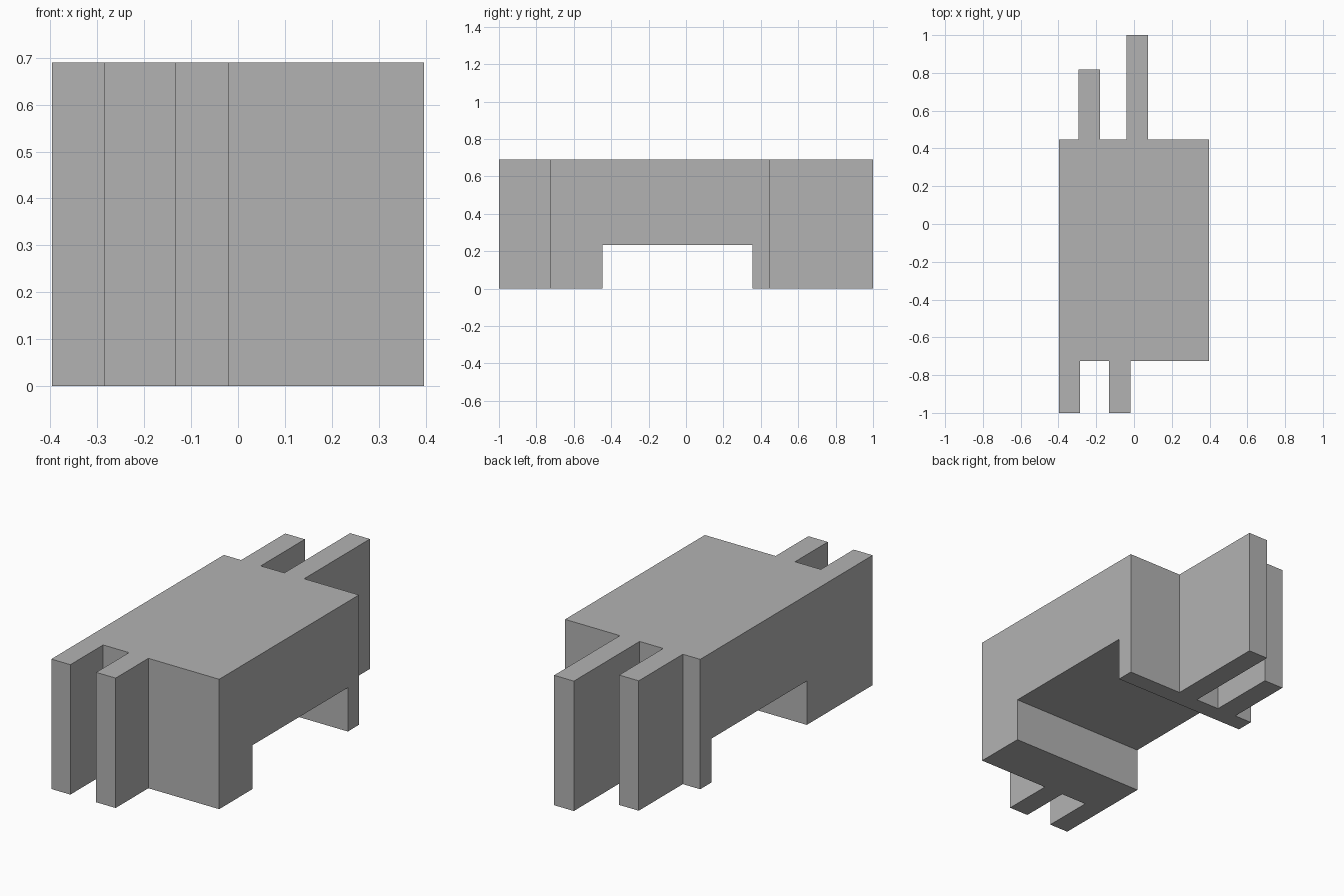
import bpy, bmesh

cube = bpy.data.objects.get("Cube")
if cube:
    bpy.data.objects.remove(cube, do_unlink=True)

HALF_W, HEIGHT = 0.397, 0.69
FRONT, BACK = -0.725, 0.448

grey = bpy.data.materials.new("plain grey")
grey.use_nodes = True
grey.diffuse_color = (0.45, 0.45, 0.45, 1)
grey.node_tree.nodes["Principled BSDF"].inputs["Base Color"].default_value = grey.diffuse_color


def extrude_outline(name, outline, bottom, top):
    """Make a solid from a counter-clockwise plan outline."""
    bm = bmesh.new()
    base = bm.faces.new([bm.verts.new((x, y, bottom)) for x, y in outline])
    grown = bmesh.ops.extrude_face_region(bm, geom=[base], use_keep_orig=True)
    raised = [v for v in grown["geom"] if isinstance(v, bmesh.types.BMVert)]
    bmesh.ops.translate(bm, verts=raised, vec=(0, 0, top - bottom))
    bmesh.ops.recalc_face_normals(bm, faces=bm.faces)
    mesh = bpy.data.meshes.new(name)
    bm.to_mesh(mesh)
    bm.free()
    mesh.materials.append(grey)
    obj = bpy.data.objects.new(name, mesh)
    bpy.context.collection.objects.link(obj)
    return obj


# Body with two front prongs and two back prongs of unequal length
outline = [
    (-HALF_W, -1), (-0.285, -1), (-0.285, FRONT),
    (-0.133, FRONT), (-0.133, -1), (-0.019, -1), (-0.019, FRONT),
    (HALF_W, FRONT), (HALF_W, BACK),
    (0.075, BACK), (0.075, 1), (-0.041, 1), (-0.041, BACK),
    (-0.18, BACK), (-0.18, 0.818), (-0.295, 0.818), (-0.295, BACK),
    (-HALF_W, BACK),
]
body = extrude_outline("pronged_body", outline, 0, HEIGHT)

# Channel running across the underside
channel = [(-0.6, -0.447), (0.6, -0.447), (0.6, 0.355), (-0.6, 0.355)]
cutter = extrude_outline("channel_cutter", channel, -0.2, 0.233)
cutter.hide_render = True

cut = body.modifiers.new("underside channel", 'BOOLEAN')
cut.operation = 'DIFFERENCE'
cut.solver = 'EXACT'
cut.object = cutter
bpy.context.view_layer.objects.active = body
body.select_set(True)
bpy.ops.object.modifier_apply(modifier=cut.name)
bpy.data.objects.remove(cutter, do_unlink=True)
